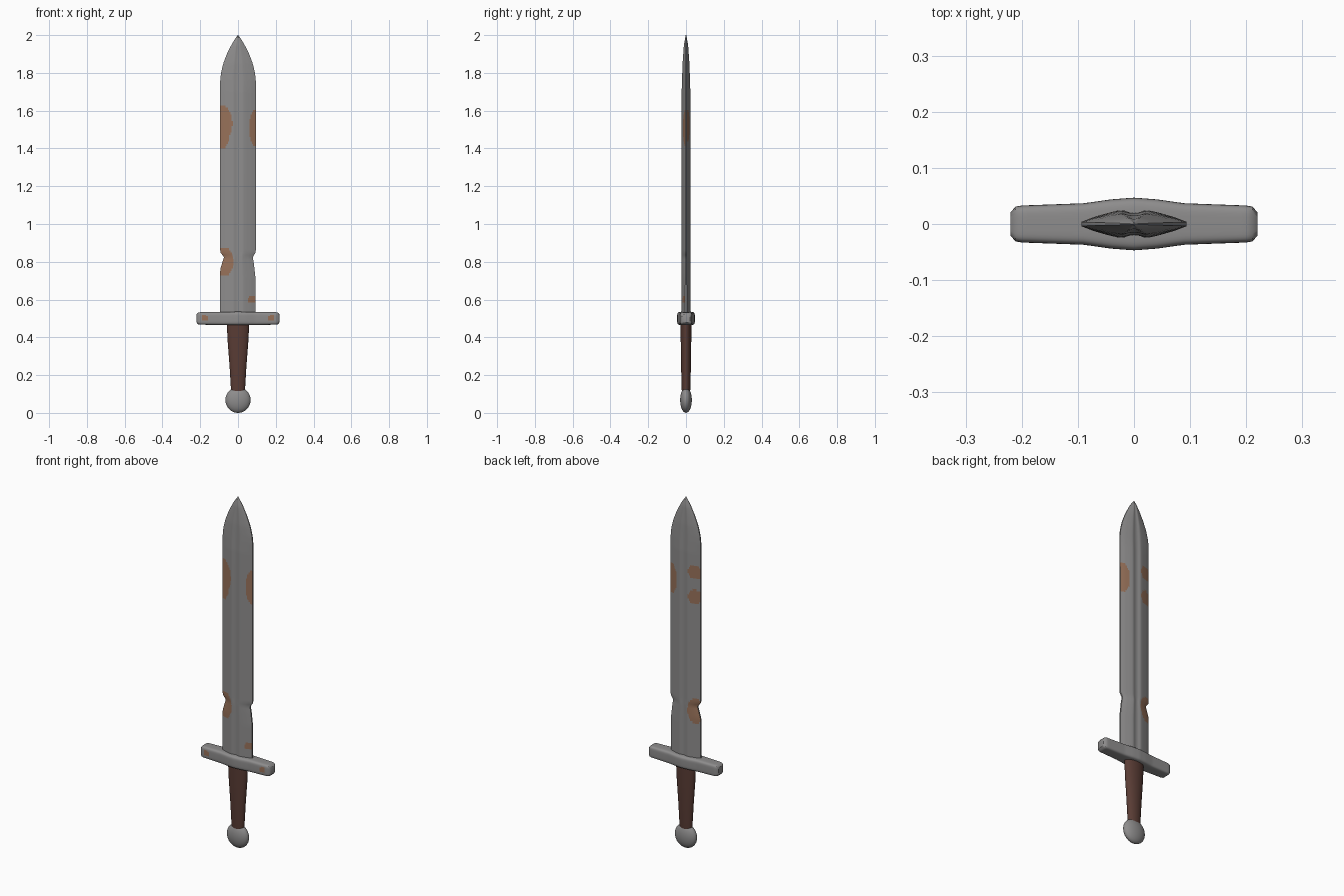
import bpy, bmesh, math

if "Cube" in bpy.data.objects:
    bpy.data.objects.remove(bpy.data.objects["Cube"])


def material(name, rgb):
    m = bpy.data.materials.new(name)
    m.diffuse_color = (*rgb, 1)
    m.use_nodes = True
    m.node_tree.nodes["Principled BSDF"].inputs["Base Color"].default_value = m.diffuse_color
    return m


steel = material("steel", (0.27, 0.265, 0.265))
rust = material("rust", (0.31, 0.165, 0.10))
leather = material("brown_leather", (0.10, 0.045, 0.035))


def lerp_table(table, t):
    """Piecewise linear lookup in a list of (key, value)."""
    if t <= table[0][0]:
        return table[0][1]
    for (a, va), (b, vb) in zip(table, table[1:]):
        if t <= b:
            return va + (vb - va) * (t - a) / (b - a)
    return table[-1][1]


def loft(name, rings, mats, rule=None, angle=40):
    """Skin closed rings of points; rule(centre) picks the material index."""
    bm = bmesh.new()
    loops = [[bm.verts.new(p) for p in ring] for ring in rings]
    for a, b in zip(loops, loops[1:]):
        n = len(a)
        for i in range(n):
            bm.faces.new((a[i], a[(i + 1) % n], b[(i + 1) % n], b[i]))
    bm.faces.new(loops[0][::-1])
    bm.faces.new(loops[-1])
    bmesh.ops.recalc_face_normals(bm, faces=bm.faces)
    if rule:
        for f in bm.faces:
            f.material_index = rule(f.calc_center_median())
    me = bpy.data.meshes.new(name)
    bm.to_mesh(me)
    bm.free()
    for m in mats:
        me.materials.append(m)
    ob = bpy.data.objects.new(name, me)
    bpy.context.collection.objects.link(ob)
    bpy.context.view_layer.objects.active = ob
    ob.select_set(True)
    bpy.ops.object.shade_smooth_by_angle(angle=math.radians(angle))
    ob.select_set(False)
    return ob


def oval(rx, ry, n=32, power=2):
    pts = []
    for i in range(n):
        t = 2 * math.pi * (i + 0.5) / n
        c, s = math.cos(t), math.sin(t)
        pts.append((rx * math.copysign(abs(c) ** (2 / power), c),
                    ry * math.copysign(abs(s) ** (2 / power), s)))
    return pts


# Blade: lens section with a shallow fuller, a curved point and nicked edges
OUTLINE = [(0.5, 0.094), (1.76, 0.094), (1.80, 0.090), (1.85, 0.078),
           (1.90, 0.059), (1.95, 0.034), (1.98, 0.016), (2.0, 0.001)]
THICK = [(0.5, 1.0), (1.7, 0.95), (1.85, 0.75), (1.95, 0.45), (2.0, 0.06)]
SECTION = [(0, 0.020), (0.12, 0.021), (0.25, 0.025), (0.45, 0.021),
           (0.75, 0.013), (1, 0.004)]
NICK_LEFT = [(0.76, 0), (0.80, 0.012), (0.825, 0.020), (0.85, 0)]
NICK_RIGHT = [(0.72, 0.002), (0.79, 0.010), (0.825, 0.016), (0.85, 0)]
COLS, ROWS = 28, 125

# Rust spots: front/back sign of y, centre x and z, radii
SPOTS = [(-1, -0.09, 1.53, 0.060, 0.10), (-1, -0.09, 1.46, 0.045, 0.06),
         (-1, 0.10, 1.51, 0.042, 0.10), (-1, -0.07, 0.80, 0.045, 0.075),
         (-1, 0.075, 0.60, 0.022, 0.022),
         (1, -0.065, 1.59, 0.036, 0.040), (1, -0.065, 1.45, 0.036, 0.042),
         (1, 0.09, 1.52, 0.045, 0.09), (1, -0.07, 0.80, 0.045, 0.07)]


def blade_rust(c):
    for side, x, z, rx, rz in SPOTS:
        if side * c.y > 0 and ((c.x - x) / rx) ** 2 + ((c.z - z) / rz) ** 2 < 1:
            return 1
    return 0


rings = []
for r in range(ROWS + 1):
    z = 0.5 + 1.5 * r / ROWS
    w, k = lerp_table(OUTLINE, z), lerp_table(THICK, z)
    left, right = w - lerp_table(NICK_LEFT, z), w - lerp_table(NICK_RIGHT, z)
    front = []
    for i in range(COLS + 1):
        u = 2 * i / COLS - 1
        front.append((u * (right if u > 0 else left), -k * lerp_table(SECTION, abs(u))))
    rings.append([(x, y, z) for x, y in front] + [(x, -y, z) for x, y in front[::-1]])
loft("blade", rings, [steel, rust], blade_rust)

# Crossguard: rounded bar swelling around the blade, chamfered ends
GUARD_Y = [(0, 0.047), (0.04, 0.044), (0.09, 0.037), (0.20, 0.033), (0.211, 0.031), (0.22, 0.021)]
GUARD_Z = [(0, 0.036), (0.20, 0.033), (0.211, 0.031), (0.22, 0.021)]
xs = [-0.22, -0.211] + [i * 0.01 for i in range(-20, 21)] + [0.211, 0.22]


def guard_rust(c):
    return int((abs(c.x) - 0.178) ** 2 + (c.z - 0.503) ** 2 < 0.016 ** 2 and c.y < 0)


loft("crossguard",
     [[(x, y, 0.5 + z) for y, z in oval(lerp_table(GUARD_Y, abs(x)), lerp_table(GUARD_Z, abs(x)), 40, 5)]
      for x in xs], [steel, rust], guard_rust)

# Grip: oval leather handle widening towards the guard
loft("grip", [[(x, y, z) for x, y in oval(rx, ry)] for z, rx, ry in
              [(0.11, 0.037, 0.022), (0.15, 0.039, 0.024), (0.25, 0.045, 0.026),
               (0.38, 0.055, 0.028), (0.48, 0.060, 0.028)]], [leather])

# Pommel: flattened ball
rings = []
for i in range(17):
    a = math.pi * (0.02 + 0.96 * i / 16)
    rings.append([(x, y, 0.068 - 0.068 * math.cos(a))
                  for x, y in oval(0.067 * math.sin(a), 0.031 * math.sin(a))])
loft("pommel", rings, [steel], angle=60)
